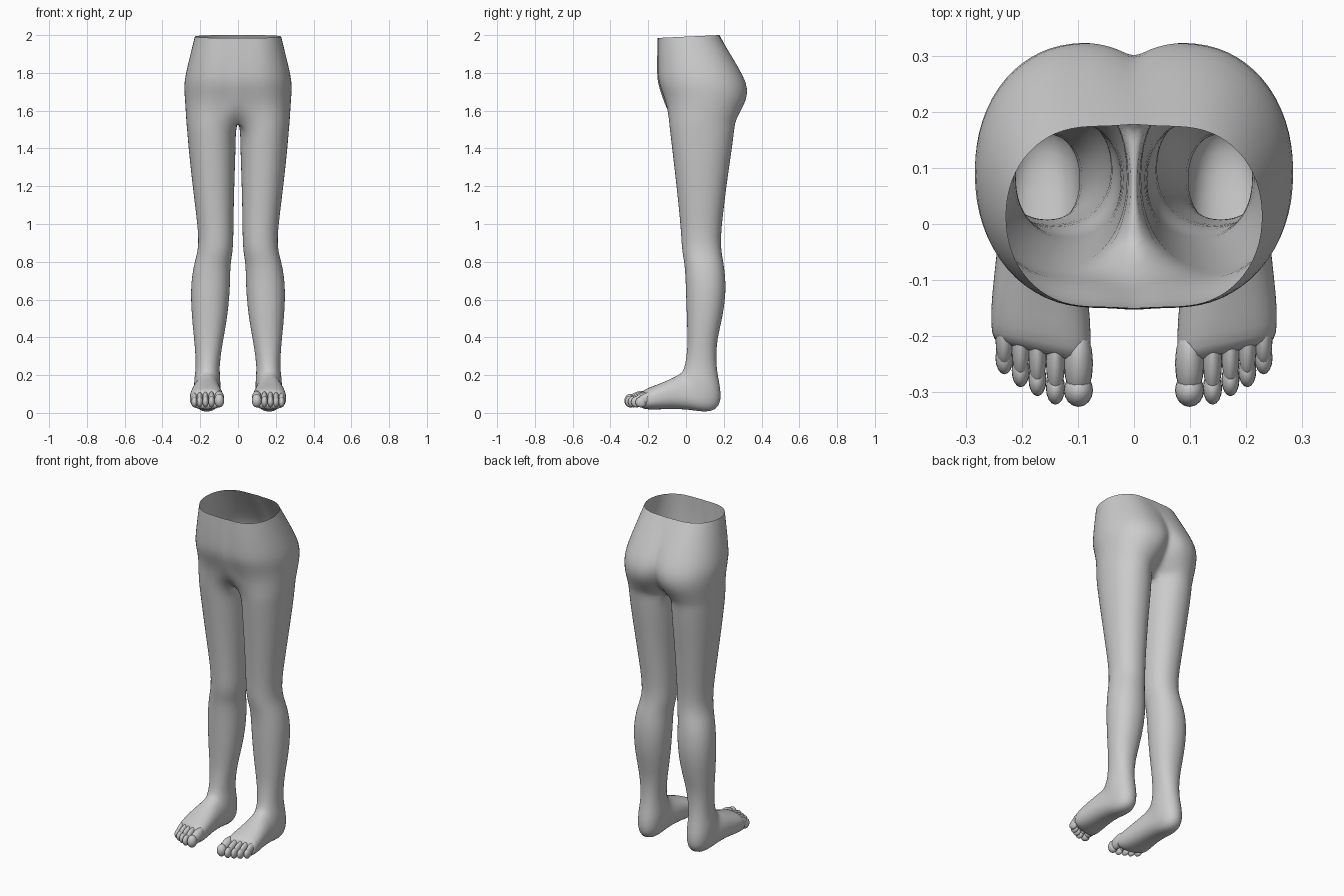
import bpy, bmesh, math
from mathutils import Matrix, Vector

if "Cube" in bpy.data.objects:
    bpy.data.objects.remove(bpy.data.objects["Cube"])

Q = 8            # points per quarter of a cross-section
N = 4 * Q


def spow(v, p):
    return math.copysign(abs(v) ** (2 / p), v)


def leg_ring(fy, fz, by, bz, xi, xo, p=2.1, skew=0.0):
    """Tilted oval between a front/top point and a back/sole point."""
    cx, hw = (xi + xo) / 2, (xo - xi) / 2
    pts = []
    for i in range(N):
        t = 2 * math.pi * i / N
        s, k = spow(math.sin(t), p), (1 - spow(math.cos(t), p)) / 2
        pts.append(Vector((cx + hw * s, fy + (by - fy) * k + skew * hw * s,
                           fz + (bz - fz) * k)))
    return pts


def hip_ring(fz, bz, fy, fy0, by, by0, xm, xo, p=2.1):
    """Half pelvis section: outer oval, then in to the centre line x = 0."""
    pts = []
    mid = (fy + by) / 2
    for i in range(2 * Q + 1):
        t = math.pi * i / (2 * Q)
        pts.append((xm + (xo - xm) * spow(math.sin(t), p),
                    mid - (by - fy) / 2 * spow(math.cos(t), p)))
    h = Q // 2

    def inner(y, y0):
        out = [(xm * (1 - j / h), y + (y0 - y) * (j / h) ** 2) for j in range(1, h + 1)]
        m0 = (fy0 + by0) / 2
        return out + [(0, y0 + (m0 - y0) * j / h) for j in range(1, h + 1)]
    back, front = inner(by, by0), inner(fy, fy0)
    pts += back + front[:-1][::-1]
    return [Vector((x, y, fz + (bz - fz) * (y - fy) / (by - fy))) for x, y in pts]


# foot, from the ball back to the heel and up to the ankle
rings = [leg_ring(*r) for r in [
    (-.232, .108, -.236, .028, .082, .248, 2.6, .25),
    (-.215, .125, -.215, .018, .076, .254, 2.6, .2),
    (-.17, .143, -.16, .017, .077, .256, 2.5, .12),
    (-.11, .167, -.08, .022, .085, .25, 2.3),
    (-.07, .185, .02, .018, .092, .242, 2.3),
    (-.05, .196, .10, .002, .094, .236, 2.3),
    (-.04, .202, .16, .015, .093, .233, 2.3),
    (-.03, .208, .187, .06, .093, .233),
    (-.018, .218, .182, .14, .093, .232),
    (-.004, .25, .160, .23, .10, .222),
]]
# calf, knee and thigh: z, front y, back y, inner x, outer x
for z, fy, by, xi, xo in [
        (.35, .009, .16, .085, .228), (.43, .007, .175, .07, .237),
        (.52, .004, .196, .055, .245), (.63, .0, .211, .044, .251),
        (.72, -.003, .209, .041, .245), (.79, -.008, .199, .04, .232),
        (.84, -.018, .19, .03, .217), (.90, -.024, .184, .025, .209),
        (.98, -.028, .188, .024, .213), (1.1, -.04, .202, .022, .228),
        (1.25, -.056, .221, .018, .246), (1.4, -.074, .244, .012, .262),
        (1.5, -.086, .256, .012, .27)]:
    rings.append(leg_ring(fy, z, by, z, xi, xo, 2.15))
# pelvis up to the open waist
rings += [hip_ring(*r) for r in [
    (1.54, 1.54, -.09, -.04, .262, .15, .135, .274),
    (1.58, 1.57, -.094, -.085, .275, .21, .13, .276),
    (1.63, 1.61, -.102, -.112, .295, .25, .115, .279),
    (1.69, 1.66, -.122, -.132, .322, .283, .095, .283),
    (1.75, 1.72, -.146, -.152, .327, .302, .085, .287),
    (1.81, 1.78, -.149, -.154, .306, .29, .08, .278),
    (1.89, 1.88, -.15, -.153, .247, .24, .08, .256),
    (1.985, 2.0, -.147, -.15, .174, .178, .08, .229)]]

bm = bmesh.new()
loops = [[bm.verts.new(p) for p in r] for r in rings]
for a, b in zip(loops, loops[1:]):
    for i in range(N):
        j = (i + 1) % N
        quad = (a[i], a[j], b[j], b[i])
        if max(v.co.x for v in quad) > 1e-5:      # leave the centre plane open
            bm.faces.new(quad)
bm.faces.new(loops[0][::-1])
bmesh.ops.delete(bm, geom=[v for v in bm.verts if not v.link_faces], context='VERTS')


def finish(bm, name, subdivide):
    for f in bm.faces:
        f.smooth = True
    me = bpy.data.meshes.new(name)
    bm.to_mesh(me)
    bm.free()
    ob = bpy.data.objects.new(name, me)
    bpy.context.collection.objects.link(ob)
    m = ob.modifiers.new("mirror", 'MIRROR')
    m.use_clip = True
    if subdivide:
        ob.modifiers.new("smooth", 'SUBSURF').levels = 1
        ob.modifiers["smooth"].render_levels = 1
    return ob


finish(bm, "pelvis_and_legs", True)

# toes: x, tip y, half width, half length, half height
bm = bmesh.new()
for x, tip, w, l, h in [(.099, -.326, .026, .066, .036), (.140, -.322, .017, .066, .031),
                        (.172, -.307, .016, .062, .030), (.202, -.291, .016, .058, .029),
                        (.231, -.268, .016, .052, .028)]:
    # long base section and a rounded, lower tip pad
    bmesh.ops.create_uvsphere(
        bm, u_segments=16, v_segments=10, radius=1,
        matrix=Matrix.Translation((x, tip + l + .012, .078)) @ Matrix.Rotation(.3, 4, 'X')
        @ Matrix.Diagonal((w, l, h, 1)))
    bmesh.ops.create_uvsphere(
        bm, u_segments=16, v_segments=10, radius=1,
        matrix=Matrix.Translation((x, tip + .03, .029 + h))
        @ Matrix.Diagonal((w, .03, h, 1)))
finish(bm, "toes", False)
